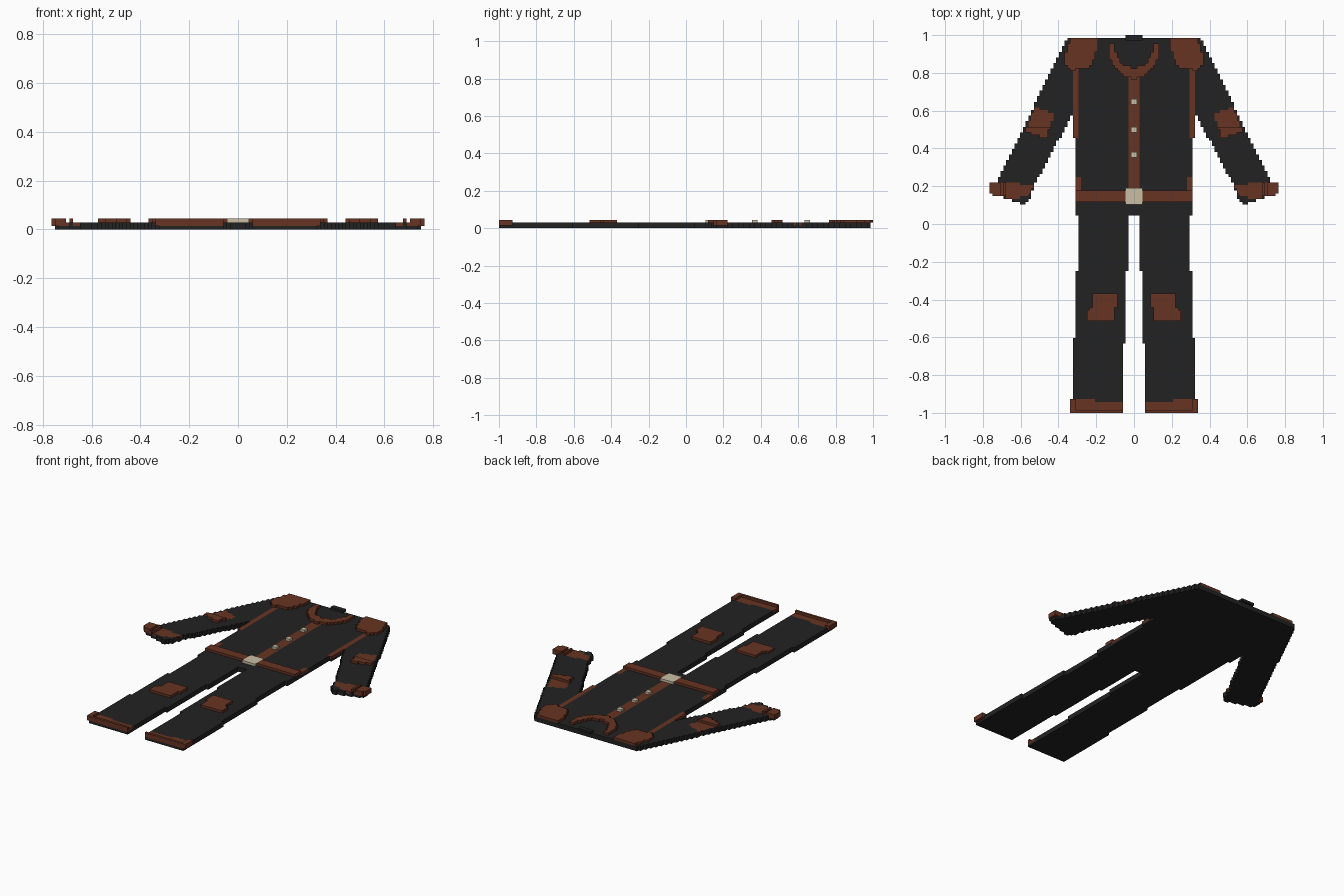
import bpy, bmesh, math

if "Cube" in bpy.data.objects:
    bpy.data.objects.remove(bpy.data.objects["Cube"])

V = 2 / 136          # edge of one cube cell
NX, NY = 54, 68      # half the grid in x and y


def material(name, rgb):
    m = bpy.data.materials.new(name)
    m.diffuse_color = (*rgb, 1)
    m.use_nodes = True
    m.node_tree.nodes["Principled BSDF"].inputs["Base Color"].default_value = m.diffuse_color
    return m


CLOTH = material("charcoal cloth", (0.016, 0.016, 0.016))
LEATHER = material("brown leather", (0.135, 0.034, 0.016))
METAL = material("pale metal", (0.58, 0.52, 0.37))


def inside(poly, x, y):
    hit = False
    for (x1, y1), (x2, y2) in zip(poly, poly[1:] + poly[:1]):
        if (y1 > y) != (y2 > y) and x < x1 + (y - y1) * (x2 - x1) / (y2 - y1):
            hit = not hit
    return hit


def cells(test):
    """Grid cells whose centre passes the test, mirrored through |x|."""
    return {(i, j) for i in range(-NX, NX) for j in range(-NY, NY)
            if test(abs(i + .5) * V, (j + .5) * V)}


def box(x0, x1, y0, y1):
    return cells(lambda x, y: x0 < x < x1 and y0 < y < y1)


def shape(*poly):
    return cells(lambda x, y: inside(list(poly), x, y))


def voxels(name, layers, mats, painted=frozenset()):
    """Skin over stacked cell layers {level: cells}; painted cells use material 1."""
    solid = {(i, j, k) for k, s in layers.items() for i, j in s}
    bm = bmesh.new()
    corners = {}

    def vert(p):
        if p not in corners:
            corners[p] = bm.verts.new([c * V for c in p])
        return corners[p]

    for c in solid:
        for axis in range(3):
            for side in (0, 1):
                n = list(c)
                n[axis] += 2 * side - 1
                if tuple(n) in solid:
                    continue
                ring = []
                for a, b in ((0, 0), (1, 0), (1, 1), (0, 1)):
                    p = list(c)
                    p[axis] += side
                    p[(axis + 1) % 3] += a
                    p[(axis + 2) % 3] += b
                    ring.append(vert(tuple(p)))
                f = bm.faces.new(ring if side else ring[::-1])
                f.material_index = int(c in painted)
    # merge flat runs of cells into larger faces
    bmesh.ops.dissolve_limit(bm, angle_limit=math.radians(1), verts=bm.verts[:],
                             edges=bm.edges[:], delimit={'MATERIAL'})
    me = bpy.data.meshes.new(name)
    bm.to_mesh(me)
    bm.free()
    for m in mats:
        me.materials.append(m)
    bpy.context.collection.objects.link(bpy.data.objects.new(name, me))


# jacket and trousers
torso = box(0, .307, .045, .985)
sleeves = shape((.30, .985), (.355, .985), (.365, .965), (.725, .22), (.757, .2),
                (.757, .165), (.58, .10), (.555, .12), (.52, .22), (.32, .59), (.30, .6))
legs = (box(.03, .287, -.25, .05) | box(.045, .302, -.61, -.25)
        | box(.045, .317, -.635, -.61) | box(.06, .317, -1, -.635))
piping = box(.30, .317, .45, .83)

# leather areas level with the cloth
placket = box(0, .03, .17, .78)
hip_tabs = box(.285, .307, .17, .25)
elbows = shape((.525, .62), (.42, .585), (.465, .455), (.575, .485))
wrists = shape((.70, .225), (.77, .215), (.77, .16), (.64, .13), (.545, .16), (.53, .205))
hems = box(.06, .332, -1, -.945) | box(.2, .332, -1, -.93)

body = torso | sleeves | legs | piping
paint = placket | hip_tabs | elbows | wrists | hems | piping
voxels("suit_cloth", {0: body, 1: body | wrists | hems}, [CLOTH, LEATHER],
       {(i, j, 1) for i, j in paint})

# raised leather trim
pads = shape((.335, .99), (.185, .99), (.185, .94), (.235, .82), (.34, .815), (.378, .85))
collar = cells(lambda x, y: .765 < y < .96
               and (x / .138) ** 2 + ((y - .95) / .18) ** 2 < 1
               and ((x / .102) ** 2 + ((y - .95) / .122) ** 2 > 1))
knees = (box(.09, .22, -.44, -.365) | box(.10, .24, -.50, -.44)
         | box(.11, .255, -.515, -.46))
belt = box(0, .307, .118, .178)
buckle = box(0, .045, .10, .192)
cuff_tips = wrists & (box(.70, .78, .15, .22) | box(.67, .69, .12, .22))
hem_rims = hems & (box(.31, .34, -1, -.9) | box(0, .34, -1, -.98))
elbow_tops = elbows & box(0, 1, .44, .51)

for name, part in (("shoulder_pads", pads), ("collar", collar), ("knee_patches", knees),
                   ("belt", belt - buckle), ("wrist_cuff_edges", cuff_tips),
                   ("trouser_hem_edges", hem_rims), ("elbow_patch_edges", elbow_tops)):
    voxels(name, {2: part}, [LEATHER])

# neck tab, buckle and buttons
voxels("neck_tab", {2: box(0, .045, .965, 1)}, [CLOTH])
voxels("belt_buckle", {2: buckle}, [METAL])
buttons = set()
for y in (.78, .647, .507, .372):
    j = round(y / V)
    buttons |= {(i, n) for i in (-1, 0) for n in (j - 1, j)}
voxels("buttons", {2: buttons}, [METAL])
